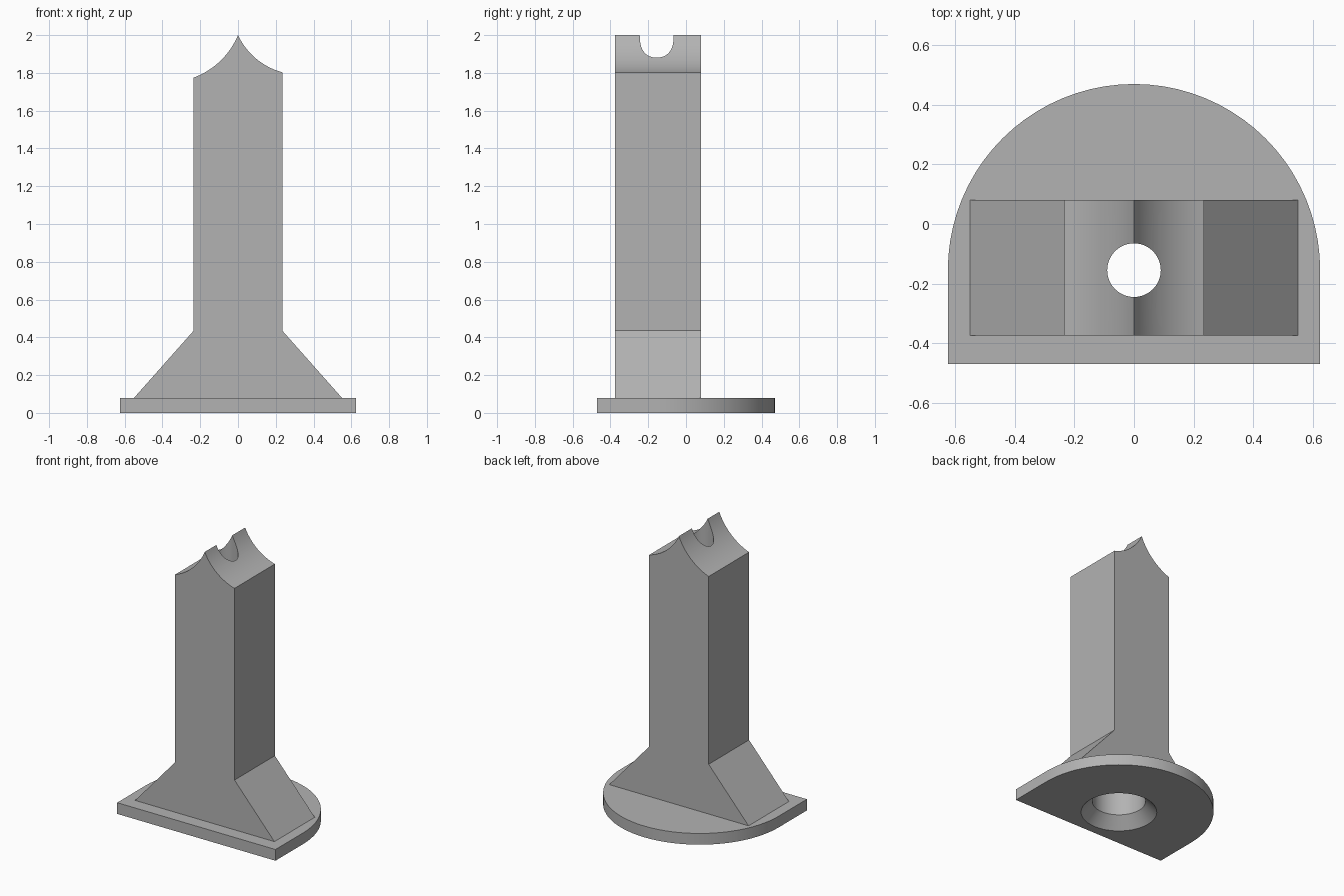
import bpy, bmesh, math
from mathutils import Vector

if "Cube" in bpy.data.objects:
    bpy.data.objects.remove(bpy.data.objects["Cube"])

BORE_Y = -0.155
grey = bpy.data.materials.new("plain grey")
grey.use_nodes = True
grey.diffuse_color = (0.45, 0.45, 0.45, 1)
grey.node_tree.nodes["Principled BSDF"].inputs["Base Color"].default_value = (0.45, 0.45, 0.45, 1)


def extrude(name, points, offset):
    """Solid made by pushing a flat outline along an offset."""
    bm = bmesh.new()
    face = bm.faces.new([bm.verts.new(p) for p in points])
    moved = bmesh.ops.extrude_face_region(bm, geom=[face])["geom"]
    bmesh.ops.translate(bm, vec=offset, verts=[v for v in moved if isinstance(v, bmesh.types.BMVert)])
    return finish(name, bm)


def finish(name, bm):
    bmesh.ops.recalc_face_normals(bm, faces=bm.faces)
    mesh = bpy.data.meshes.new(name)
    bm.to_mesh(mesh)
    bm.free()
    mesh.materials.append(grey)
    obj = bpy.data.objects.new(name, mesh)
    bpy.context.collection.objects.link(obj)
    return obj


def hollow_arc(start, end, sag, steps=16):
    """Circular arc bulging to the right of the way from start to end."""
    a, b = Vector(start), Vector(end)
    chord = b - a
    side = Vector((chord.y, -chord.x)).normalized()
    radius = (chord.length ** 2 / 4 + sag ** 2) / (2 * sag)
    centre = (a + b) / 2 - side * (radius - sag)
    half = math.asin(chord.length / 2 / radius)
    pts = []
    for i in range(steps + 1):
        t = half * (2 * i / steps - 1)
        pts.append(centre + side * radius * math.cos(t) + chord.normalized() * radius * math.sin(t))
    return pts


# Base plate: half disc with a straight front
R = 0.625
outline = [(-R, -0.47, 0), (R, -0.47, 0)]
outline += [(R * math.cos(math.pi * i / 40), BORE_Y + R * math.sin(math.pi * i / 40), 0) for i in range(41)]
base_plate = extrude("base_plate", outline, (0, 0, 0.08))

# Column: flared foot, straight shaft, two hollow arcs meeting at a ridge
left_arc = hollow_arc((-0.235, 1.775), (0, 2), 0.034)
right_arc = hollow_arc((0, 2), (0.235, 1.803), 0.034)
profile = [(0.55, 0.08), (-0.55, 0.08), (-0.235, 0.435)]
profile += [tuple(p) for p in left_arc + right_arc[1:]] + [(0.235, 0.435)]
column = extrude("column", [(x, -0.375, z) for x, z in profile], (0, 0.455, 0))

# Bore cutter: countersink, wide bore, then narrow hole through the ridge
bm = bmesh.new()
bore = [(0, -0.02), (0.269, -0.02), (0.176, 0.08), (0.176, 1.5), (0.09, 1.5), (0.09, 2.1), (0, 2.1)]
verts = [bm.verts.new((r, BORE_Y, z)) for r, z in bore]
edges = [bm.edges.new(pair) for pair in zip(verts, verts[1:])]
bmesh.ops.spin(bm, geom=verts + edges, cent=(0, BORE_Y, 0), axis=(0, 0, 1),
               angle=math.tau, steps=48, use_merge=True)
bmesh.ops.remove_doubles(bm, verts=bm.verts, dist=0.0001)
cutter = finish("bore_cutter", bm)
cutter.hide_render = True

# Cut both parts and shade them
for part in (base_plate, column):
    cut = part.modifiers.new("bore", "BOOLEAN")
    cut.operation = "DIFFERENCE"
    cut.solver = "EXACT"
    cut.object = cutter
    bpy.ops.object.select_all(action="DESELECT")
    part.select_set(True)
    bpy.context.view_layer.objects.active = part
    bpy.ops.object.modifier_apply(modifier=cut.name)
    bpy.ops.object.shade_smooth_by_angle(angle=math.radians(25))
bpy.data.objects.remove(cutter)
